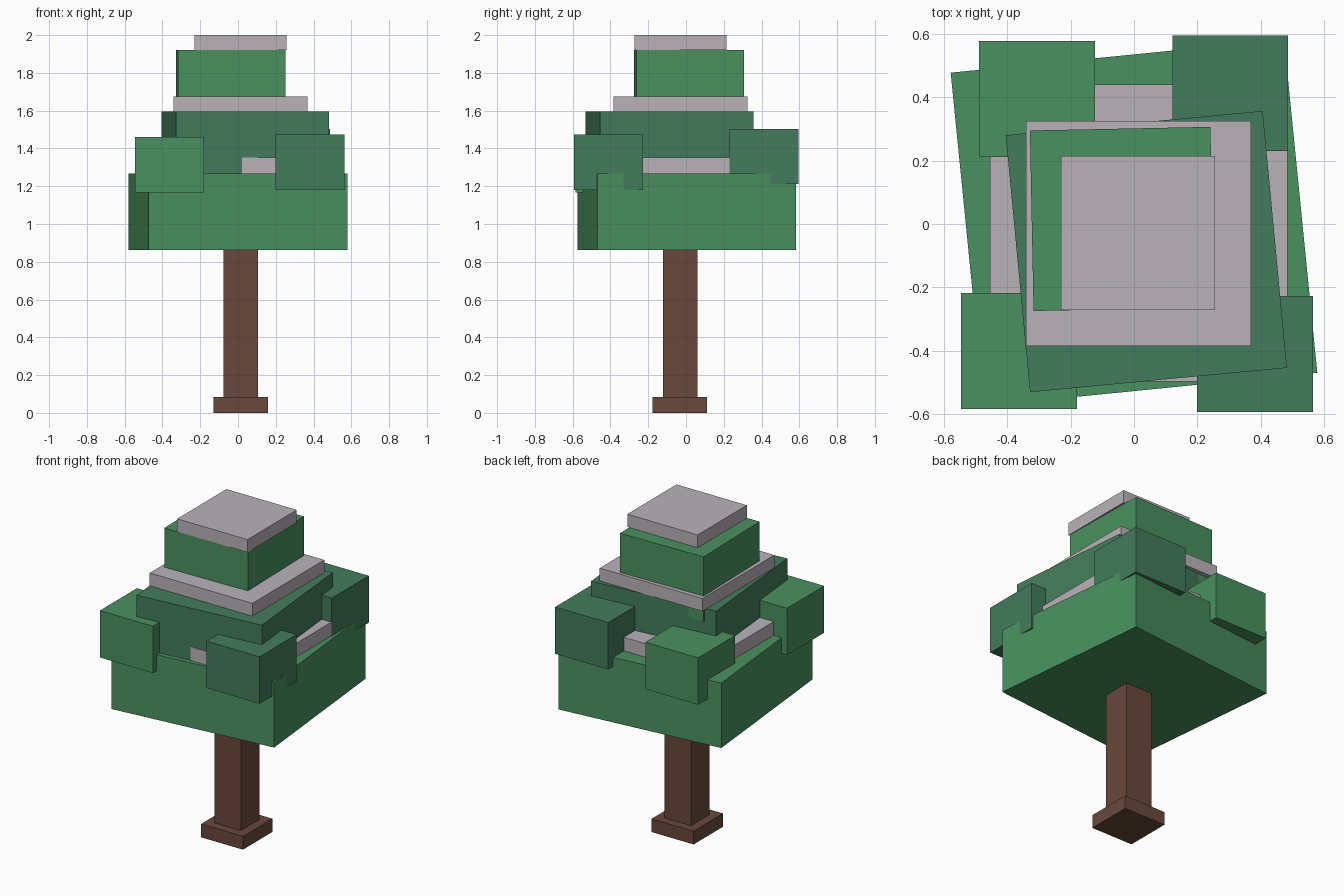
import bpy
from math import radians
from mathutils import Matrix

cube = bpy.data.objects.get("Cube")
if cube:
    bpy.data.objects.remove(cube, do_unlink=True)


def material(name, rgb):
    mat = bpy.data.materials.new(name)
    mat.use_nodes = True
    mat.diffuse_color = (*rgb, 1)
    mat.node_tree.nodes["Principled BSDF"].inputs["Base Color"].default_value = (*rgb, 1)
    return mat


leaf = material("leaf green", (0.068, 0.285, 0.115))
pine = material("dark green", (0.056, 0.202, 0.107))
snow = material("snow grey", (0.49, 0.45, 0.485))
bark = material("bark brown", (0.14, 0.066, 0.045))


def block(name, mat, centre, side, bottom, top, turn=0):
    """Square block between two heights, turned about its own upright axis."""
    bpy.ops.mesh.primitive_cube_add(size=1)
    obj = bpy.context.object
    obj.name = obj.data.name = name
    x, y = centre
    obj.data.transform(Matrix.Diagonal((side, side, top - bottom, 1)))
    obj.location = (x, y, (bottom + top) / 2)
    obj.rotation_euler.z = radians(turn)
    obj.data.materials.append(mat)
    return obj


# Trunk and foot
block("trunk_foot", bark, (0.014, -0.033), 0.29, 0, 0.083)
block("trunk", bark, (0.014, -0.031), 0.183, 0.083, 0.87)

# Three foliage tiers, each slightly turned
block("lower_foliage", leaf, (0, 0.004), 1.058, 0.862, 1.268, 5.7)
block("middle_foliage", pine, (0.039, -0.087), 0.815, 1.19, 1.595, 5.4)
block("upper_foliage", leaf, (-0.038, 0.016), 0.57, 1.515, 1.92, 1.15)

# Snow slabs resting on the tiers
block("lower_snow", snow, (0.015, -0.029), 0.938, 1.268, 1.353)
block("middle_snow", snow, (0.014, -0.03), 0.71, 1.595, 1.675)
block("top_snow", snow, (0.013, -0.029), 0.486, 1.92, 2.0)

# Corner leaf clumps, all the same size
clump_side, clump_height = 0.366, 0.293
for name, mat, centre, bottom in (
    ("front_right_clump", leaf, (-0.363, -0.401), 1.168),
    ("front_left_clump", pine, (0.382, -0.411), 1.18),
    ("back_right_clump", leaf, (-0.306, 0.395), 1.147),
    ("back_left_clump", pine, (0.304, 0.413), 1.211),
):
    block(name, mat, centre, clump_side, bottom, bottom + clump_height)
